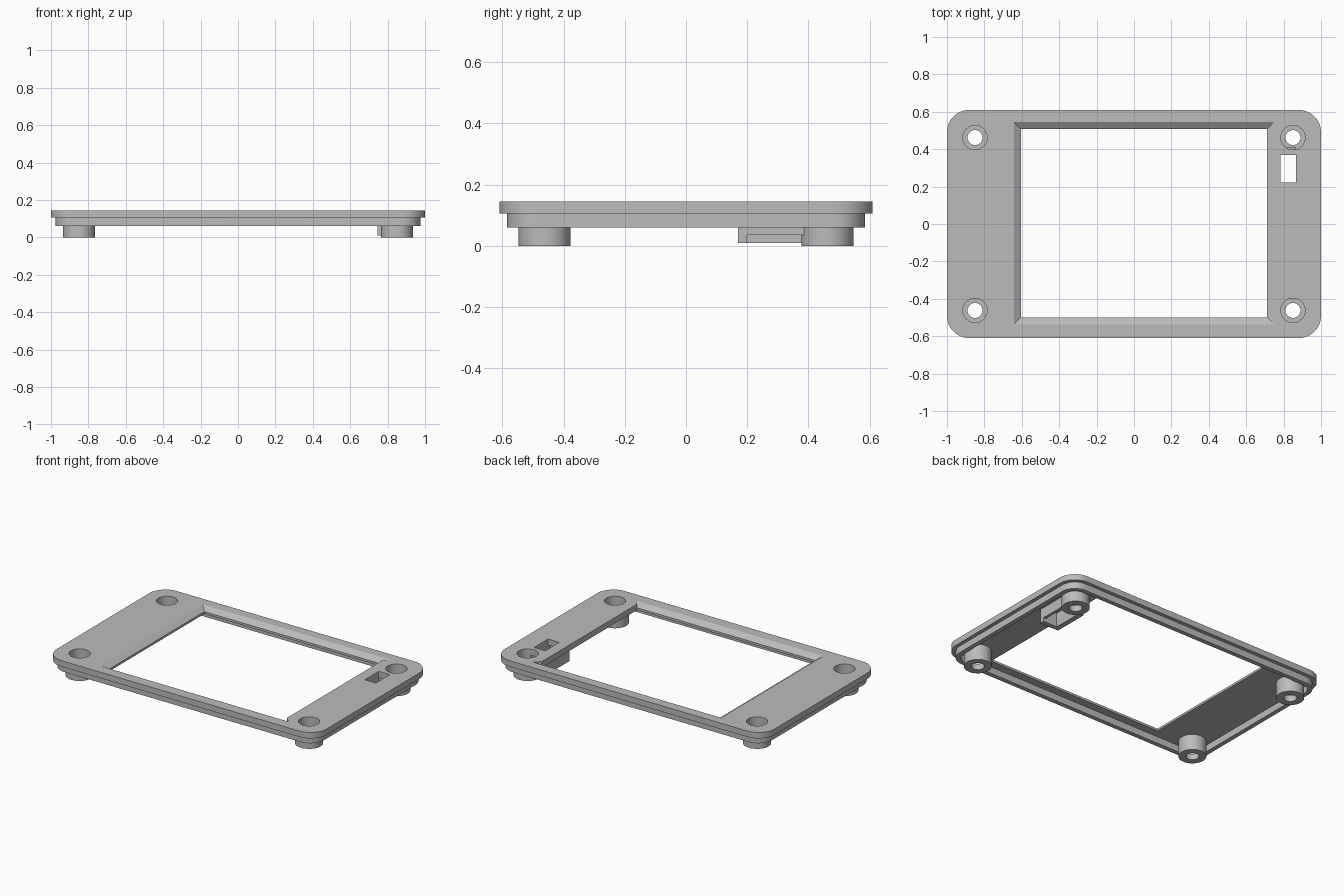
import bpy
import bmesh
from math import cos, sin, pi, radians

if "Cube" in bpy.data.objects:
    bpy.data.objects.remove(bpy.data.objects["Cube"])

COLOUR = (0.5, 0.5, 0.5, 1)
grey = bpy.data.materials.new("matte grey")
grey.use_nodes = True
grey.diffuse_color = COLOUR
grey.node_tree.nodes["Principled BSDF"].inputs["Base Color"].default_value = COLOUR

TOP, UNDER, LIP = 0.145, 0.105, 0.06
POST_X, POST_Y = 0.85, 0.462


def loft(name, rings, closed=False):
    """Join matching rings of points; cap the ends, or close them into a loop."""
    bm = bmesh.new()
    loops = [[bm.verts.new(p) for p in ring] for ring in rings]
    n = len(loops[0])
    pairs = list(zip(loops, loops[1:]))
    if closed:
        pairs.append((loops[-1], loops[0]))
    else:
        bm.faces.new(loops[0])
        bm.faces.new(loops[-1])
    for a, b in pairs:
        for i in range(n):
            j = (i + 1) % n
            bm.faces.new((a[i], a[j], b[j], b[i]))
    bmesh.ops.remove_doubles(bm, verts=bm.verts, dist=1e-5)
    bmesh.ops.recalc_face_normals(bm, faces=bm.faces)
    mesh = bpy.data.meshes.new(name)
    bm.to_mesh(mesh)
    bm.free()
    mesh.materials.append(grey)
    obj = bpy.data.objects.new(name, mesh)
    bpy.context.collection.objects.link(obj)
    return obj


def at(points, z):
    return [(x, y, z) for x, y in points]


def rounded(hx, hy, r, steps=12):
    pts = []
    for k, (sx, sy) in enumerate([(1, 1), (-1, 1), (-1, -1), (1, -1)]):
        for i in range(steps + 1):
            a = (k + i / steps) * pi / 2
            pts.append((sx * (hx - r) + r * cos(a), sy * (hy - r) + r * sin(a)))
    return pts


def circle(x, y, r, n=48):
    return [(x + r * cos(2 * pi * i / n), y + r * sin(2 * pi * i / n)) for i in range(n)]


def block(name, x0, x1, y0, y1, z0, z1):
    pts = [(x0, y0), (x1, y0), (x1, y1), (x0, y1)]
    return loft(name, [at(pts, z0), at(pts, z1)])


def activate(obj):
    bpy.ops.object.select_all(action="DESELECT")
    obj.select_set(True)
    bpy.context.view_layer.objects.active = obj


def cut(obj, cutter):
    cutter.hide_render = True
    mod = obj.modifiers.new("cut", "BOOLEAN")
    mod.operation, mod.solver, mod.object = "DIFFERENCE", "EXACT", cutter
    activate(obj)
    bpy.ops.object.modifier_apply(modifier=mod.name)
    bpy.data.objects.remove(cutter)


def smooth(obj):
    activate(obj)
    bpy.ops.object.shade_smooth_by_angle(angle=radians(30))


# Face plate
outline = rounded(1, 0.61, 0.12)
plate = loft("face_plate", [at(outline, UNDER), at(outline, TOP)])

# Screen window: straight opening, then bevels on three sides
x0, x1, y0, y1, b = -0.605, 0.712, -0.5, 0.508, 0.037
cut(plate, block("window_cutter", x0, x1, y0, y1, 0, 0.2))


def bevel_ring(grow, z):
    return at([(x0 - grow, y0 - grow), (x1 + grow, y0 - grow), (x1, y0 + 0.001),
               (x1, y1 - 0.001), (x1 + grow, y1 + grow), (x0 - grow, y1 + grow)], z)


cut(plate, loft("bevel_cutter", [bevel_ring(0.0005, 0.12), bevel_ring(b, TOP),
                                 bevel_ring(b, TOP + 0.02)]))

# Switch slot and screw recesses
cut(plate, block("slot_cutter", 0.784, 0.867, 0.222, 0.369, 0, 0.2))
corners = [(sx * POST_X, sy * POST_Y) for sx in (-1, 1) for sy in (-1, 1)]
for x, y in corners:
    cut(plate, loft("recess_cutter", [at(circle(x, y, 0.065), 0), at(circle(x, y, 0.065), 0.2)]))
smooth(plate)

# Locating lip under the plate
outer, inner = rounded(0.975, 0.585, 0.1), rounded(0.945, 0.555, 0.07)
lip = loft("locating_lip", [at(outer, LIP), at(outer, UNDER), at(inner, UNDER), at(inner, LIP)], True)
smooth(lip)

# Hollow screw posts with a seat for the screw head
section = [(0.04, 0), (0.085, 0), (0.085, UNDER), (0.065, UNDER), (0.065, 0.04), (0.04, 0.04)]
for i, (x, y) in enumerate(corners):
    smooth(loft(f"screw_post_{i + 1}", [at(circle(x, y, r), z) for r, z in section], True))

# Switch holder around the slot, with a lower outer wall
block("holder_inner_wall", 0.745, 0.78, 0.17, 0.41, 0.01, UNDER)
block("holder_front_wall", 0.78, 0.885, 0.17, 0.2, 0.01, UNDER)
block("holder_outer_wall", 0.867, 0.885, 0.2, 0.388, 0.035, UNDER)
block("holder_back_wall", 0.78, 0.867, 0.38, 0.41, 0.035, UNDER)
